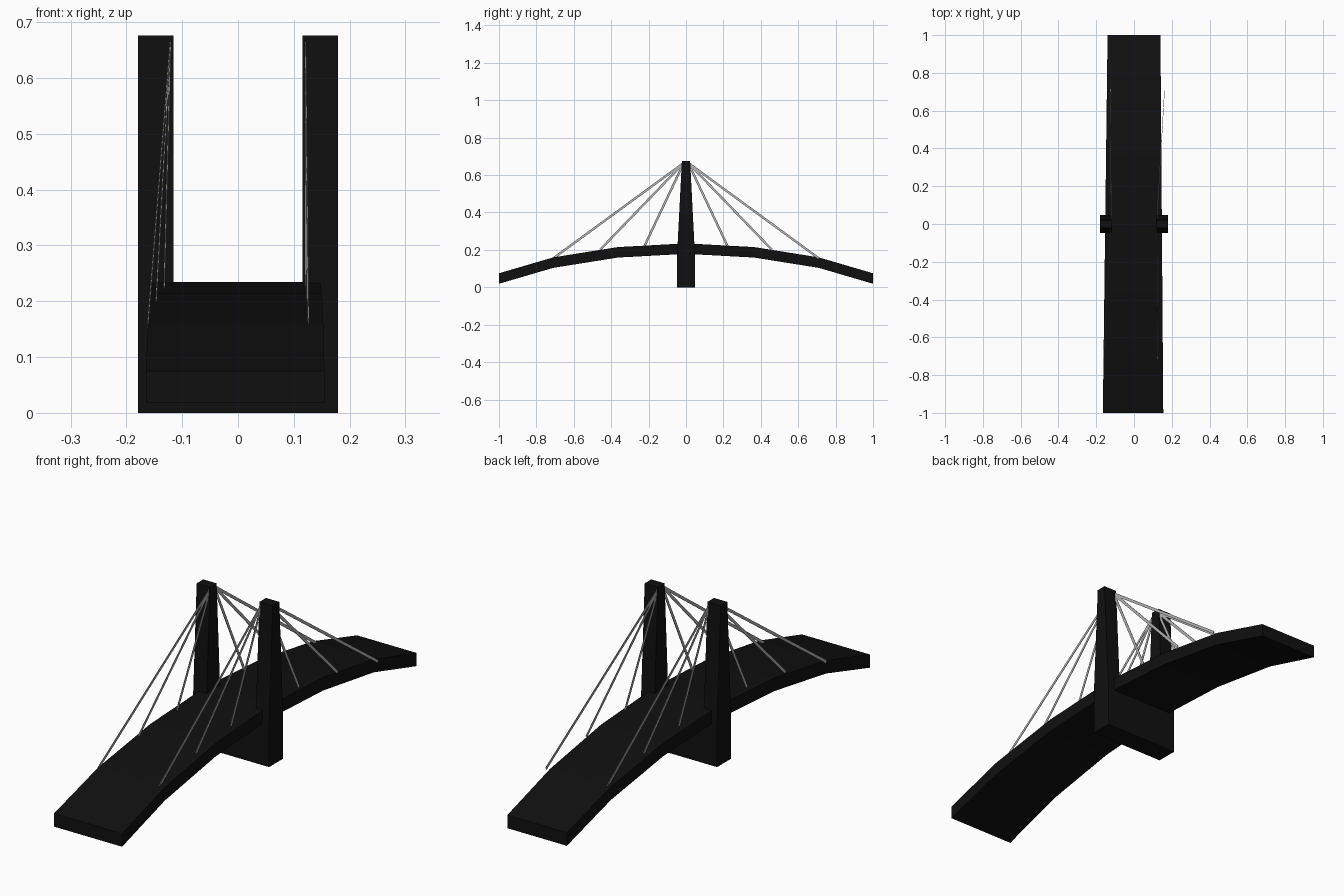
import bpy
import bmesh
from mathutils import Vector

cube = bpy.data.objects.get("Cube")
if cube:
    bpy.data.objects.remove(cube, do_unlink=True)


def make_material(name, value):
    mat = bpy.data.materials.new(name)
    mat.use_nodes = True
    color = (value, value, value, 1)
    mat.diffuse_color = color
    mat.node_tree.nodes["Principled BSDF"].inputs["Base Color"].default_value = color
    return mat


black = make_material("black_structure", 0.005)
grey = make_material("grey_cable", 0.45)


def loft(name, rings, mat):
    """Join four-cornered rings into a closed solid."""
    bm = bmesh.new()
    loops = [[bm.verts.new(p) for p in ring] for ring in rings]
    for a, b in zip(loops, loops[1:]):
        for i in range(4):
            j = (i + 1) % 4
            bm.faces.new((a[i], a[j], b[j], b[i]))
    bm.faces.new(loops[0])
    bm.faces.new(loops[-1])
    bmesh.ops.recalc_face_normals(bm, faces=bm.faces)
    mesh = bpy.data.meshes.new(name)
    bm.to_mesh(mesh)
    bm.free()
    mesh.materials.append(mat)
    obj = bpy.data.objects.new(name, mesh)
    bpy.context.collection.objects.link(obj)
    return obj


def flat_ring(x0, x1, half_y, z):
    return [(x0, -half_y, z), (x1, -half_y, z), (x1, half_y, z), (x0, half_y, z)]


# Arched deck, slightly narrower toward the back
arch = [(0, 0.235), (0.365, 0.215), (0.71, 0.16), (1, 0.075)]
stations = [(-y, z) for y, z in reversed(arch[1:])] + arch
deck_rings = []
for y, top in stations:
    t = (y + 1) / 2
    left, right = -0.165 + 0.025 * t, 0.155 - 0.015 * t
    low = top - 0.056
    deck_rings.append([(left, y, low), (right, y, low), (right, y, top), (left, y, top)])
loft("deck", deck_rings, black)

# Pier under the deck
loft("pier", [flat_ring(-0.179, 0.179, 0.047, z) for z in (0, 0.19)], black)

# Tapered towers
for side, name in ((-1, "right_tower"), (1, "left_tower")):
    x0, x1 = sorted((side * 0.116, side * 0.179))
    loft(name, [flat_ring(x0, x1, 0.047, 0.19), flat_ring(x0, x1, 0.022, 0.676)], black)

# Thin flat stay cables, the fans half-turned about the centre
feet = [(0.22, 0.225), (0.46, 0.2), (0.71, 0.155)]
for side, side_name in ((-1, "right"), (1, "left")):
    for end, end_name in ((-1, "front"), (1, "back")):
        splay = 0.06 if side == end else 0.01
        for number, (y, z) in enumerate(feet, 1):
            top = Vector((side * 0.121, end * 0.012, 0.665))
            foot = Vector((side * (0.119 + splay * y), end * y, z))
            along = (foot - top).normalized()
            across = along.cross(Vector((1, 0, 0))).normalized() * 0.006
            thick = across.cross(along).normalized() * 0.001
            rings = [[p + across + thick, p - across + thick,
                      p - across - thick, p + across - thick] for p in (top, foot)]
            loft(f"{side_name}_{end_name}_cable_{number}", rings, grey)
